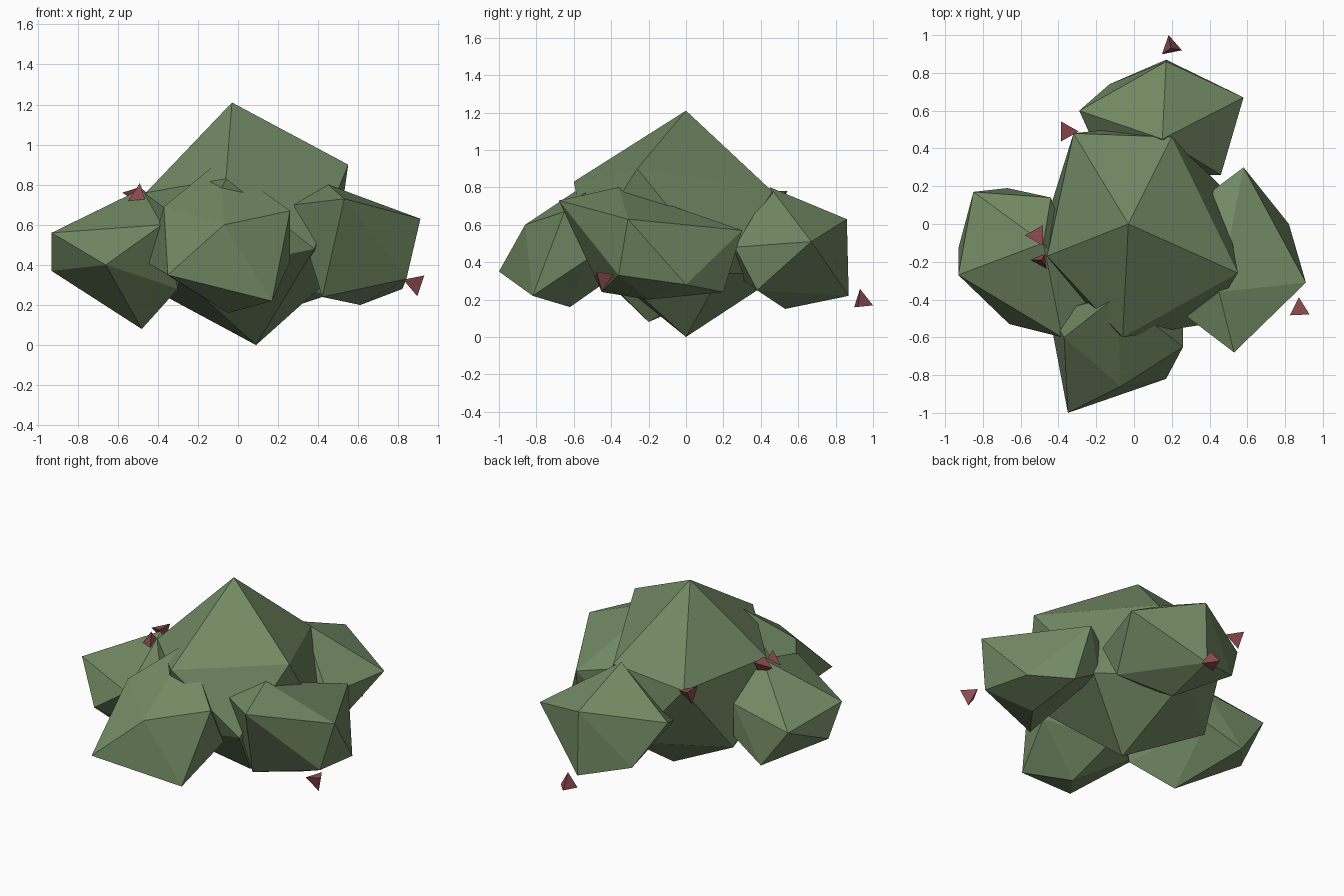
import bpy
import bmesh
from math import radians
from mathutils import Matrix, Vector

default_cube = bpy.data.objects.get("Cube")
if default_cube:
    bpy.data.objects.remove(default_cube, do_unlink=True)


def make_material(name, colour):
    material = bpy.data.materials.new(name)
    material.use_nodes = True
    material.diffuse_color = colour
    shader = material.node_tree.nodes["Principled BSDF"]
    shader.inputs["Base Color"].default_value = colour
    shader.inputs["Roughness"].default_value = 0.9
    return material


leaf_green = make_material("leaf green", (0.168, 0.25, 0.125, 1))
berry_red = make_material("berry red", (0.27, 0.07, 0.08, 1))


def finish(bm, name, material):
    bmesh.ops.recalc_face_normals(bm, faces=bm.faces)
    mesh = bpy.data.meshes.new(name)
    bm.to_mesh(mesh)
    bm.free()
    mesh.materials.append(material)
    part = bpy.data.objects.new(name, mesh)
    bpy.context.collection.objects.link(part)
    return part


def leaf_clump(name, centre, radius, spin, corners):
    """Faceted ball whose nearest free vertices are pulled out to the corners."""
    bm = bmesh.new()
    placement = Matrix.Translation(centre) @ Matrix.Rotation(radians(spin), 4, "Z")
    bmesh.ops.create_icosphere(bm, subdivisions=1, radius=radius, matrix=placement)
    free = list(bm.verts)
    for corner in map(Vector, corners):
        nearest = min(free, key=lambda vert: (vert.co - corner).length)
        nearest.co = corner
        free.remove(nearest)
    # Wrap the pulled ball in a clean faceted skin
    bmesh.ops.delete(bm, geom=bm.edges[:], context="EDGES_FACES")
    hull = bmesh.ops.convex_hull(bm, input=bm.verts[:])
    spare = set(hull["geom_interior"]) | set(hull["geom_unused"])
    spare = [item for item in spare if isinstance(item, bmesh.types.BMVert)]
    bmesh.ops.delete(bm, geom=spare, context="VERTS")
    return finish(bm, name, leaf_green)


def berry(name, centre, heading, facing):
    """Three sided spike along its heading, one base corner turned to facing."""
    bm = bmesh.new()
    z = Vector(heading).normalized()
    x = Vector(facing).cross(z).normalized()
    turn = Matrix((x, z.cross(x), z)).transposed().to_4x4()
    bmesh.ops.create_cone(bm, cap_ends=True, segments=3, radius1=0.062, radius2=0,
                          depth=0.095, matrix=Matrix.Translation(centre) @ turn)
    return finish(bm, name, berry_red)


# Large middle clump
leaf_clump("main_clump", (0.02, 0, 0.6), 0.58, -18, [
    (-.03, 0, 1.21), (.09, 0, 0), (.55, -.26, .9), (.2, .46, .78),
    (-.32, .48, .75), (-.46, -.17, .76), (-.06, -.6, .83),
    (.47, .19, .34), (-.43, .13, .28), (.38, -.53, .48)])

# Smaller clumps around it
leaf_clump("left_clump", (.56, -.18, .48), 0.28, 0, [
    (.53, -.68, .73), (.45, -.36, .8), (.91, -.31, .63), (.58, .3, .57),
    (.82, 0, .28), (.84, -.36, .33), (.42, -.45, .24), (.62, .2, .24),
    (.61, -.2, .2), (.28, -.49, .7), (.42, .18, .58), (.42, .18, .36)])
leaf_clump("right_clump", (-.58, -.18, .43), 0.28, 0, [
    (-.93, -.27, .56), (-.93, -.13, .37), (-.66, -.53, .4), (-.38, -.6, .6),
    (-.85, .17, .5), (-.67, .19, .25), (-.48, -.1, .78), (-.48, -.2, .08),
    (-.3, -.4, .28), (-.44, .14, .57), (-.44, .14, .36), (-.25, -.42, .6)])
leaf_clump("front_clump", (-.06, -.58, .46), 0.26, 0, [
    (-.35, -1, .35), (-.07, -.86, .6), (.17, -.82, .22), (.26, -.65, .67),
    (-.37, -.6, .69), (-.09, -.38, .92), (-.45, -.47, .41), (-.05, -.62, .16),
    (.26, -.52, .42)])
leaf_clump("back_clump", (.15, .5, .46), 0.28, 0, [
    (.17, .86, .63), (.17, .87, .22), (.58, .67, .51), (-.29, .6, .58),
    (.15, .45, .8), (-.13, .74, .3), (.15, .53, .15), (.45, .38, .25),
    (.46, .26, .48), (-.2, .4, .5)])

# Scattered berries
berry("left_berry", (.885, -.45, .29), (.2, 0, -1), (-.8, -.5, 0))
berry("back_berry", (.195, .935, .21), (0, -.1, 1), (-.2, 1, 0))
berry("back_right_berry", (-.34, .49, .75), (1, 0, 0), (0, 0, -1))
berry("right_berry", (-.53, -.06, .76), (-1, 0, 0), (0, 0, -1))
berry("right_front_berry", (-.49, -.19, .76), (0, 0, 1), (-1, 0, 0))
